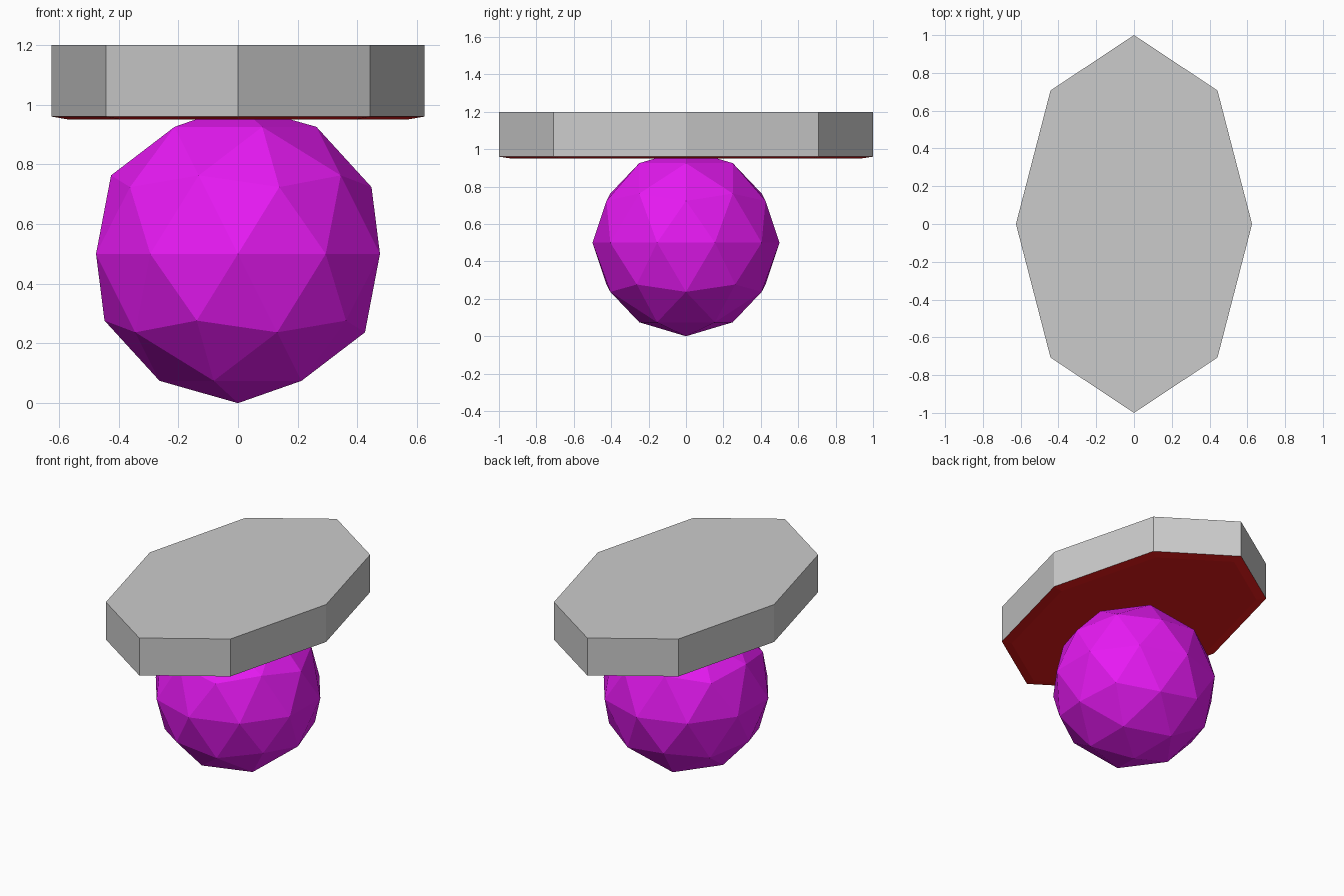
import bpy, bmesh
from math import pi, sin, cos

if "Cube" in bpy.data.objects:
    bpy.data.objects.remove(bpy.data.objects["Cube"])


def material(name, color):
    m = bpy.data.materials.new(name)
    m.diffuse_color = (*color, 1)
    m.use_nodes = True
    m.node_tree.nodes["Principled BSDF"].inputs["Base Color"].default_value = m.diffuse_color
    return m


# Faceted ball
bpy.ops.mesh.primitive_ico_sphere_add(subdivisions=2, radius=0.5, location=(0, 0, 0.5))
ball = bpy.context.object
ball.name = "ball"
ball.data.materials.append(material("purple", (0.8, 0.01, 0.9)))

# Eight-sided oval slab resting on the ball
bm = bmesh.new()
ring = [bm.verts.new((0.625 * cos(i * pi / 4), sin(i * pi / 4), 1.0)) for i in range(8)]
bottom = bm.faces.new(ring[::-1])
top = [bm.verts.new((v.co.x, v.co.y, 1.2)) for v in ring]
bm.faces.new(top)
for i in range(8):
    j = (i + 1) % 8
    bm.faces.new((ring[i], ring[j], top[j], top[i]))

# Stepped chamfer under the slab; the last step and the base are red
for width, z, slot in ((0.1, 0.96, 0), (0.055, 0.95, 1)):
    rim = bmesh.ops.inset_region(bm, faces=[bottom], thickness=width, use_even_offset=True)
    for v in bottom.verts:
        v.co.z = z
    for f in rim["faces"]:
        f.material_index = slot
bottom.material_index = 1
bmesh.ops.recalc_face_normals(bm, faces=bm.faces[:])

mesh = bpy.data.meshes.new("slab")
bm.to_mesh(mesh)
bm.free()
mesh.materials.append(material("grey", (0.8, 0.8, 0.8)))
mesh.materials.append(material("red", (0.8, 0.01, 0.01)))
slab = bpy.data.objects.new("slab", mesh)
bpy.context.collection.objects.link(slab)
